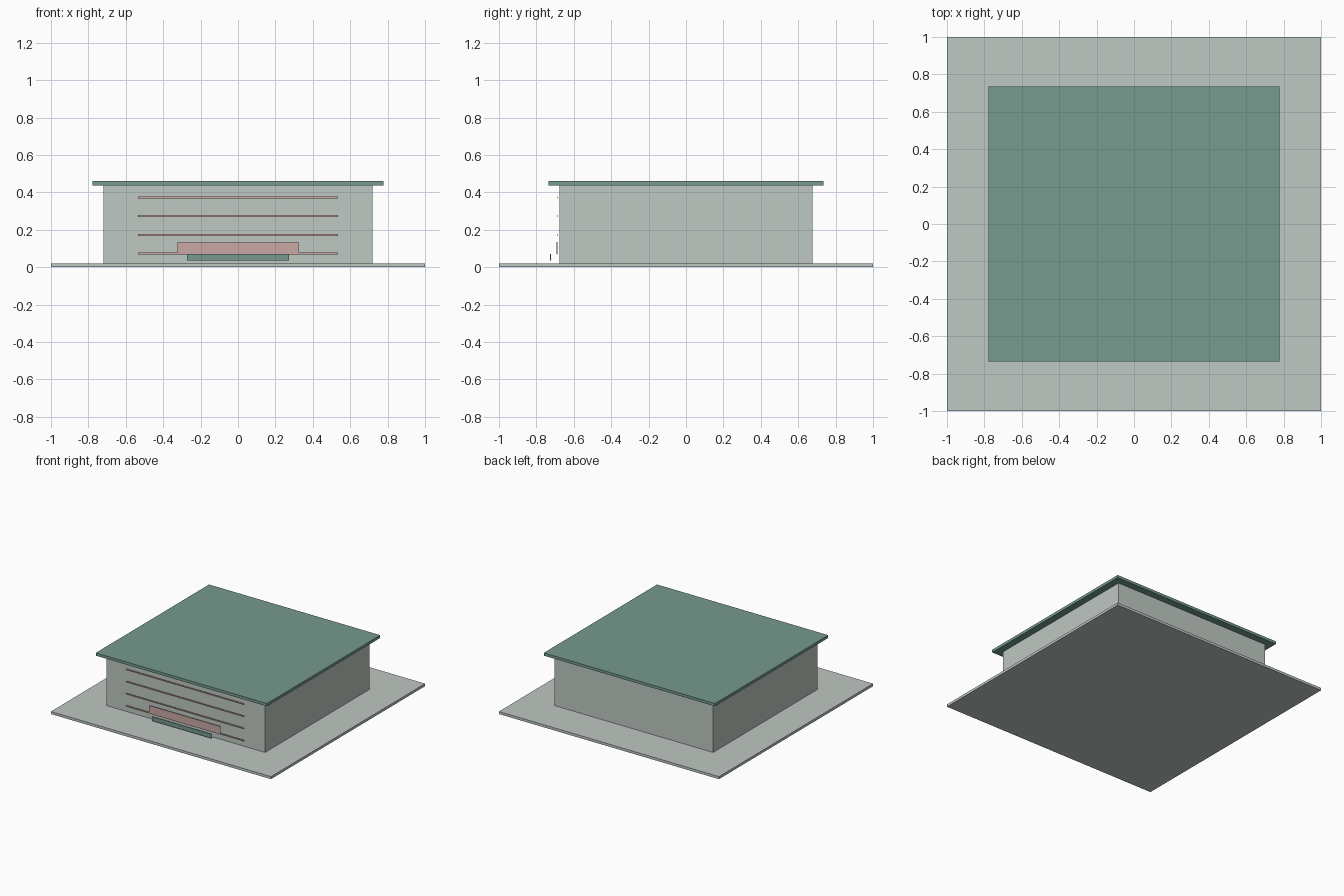
import bpy

cube = bpy.data.objects.get("Cube")
if cube:
    bpy.data.objects.remove(cube, do_unlink=True)


def material(name, rgb):
    """Flat material from 0-255 display values."""
    def linear(c):
        c /= 255
        return c / 12.92 if c <= 0.04045 else ((c + 0.055) / 1.055) ** 2.4
    colour = [linear(c) for c in rgb] + [1]
    mat = bpy.data.materials.new(name)
    mat.use_nodes = True
    mat.diffuse_color = colour
    bsdf = mat.node_tree.nodes["Principled BSDF"]
    bsdf.inputs["Base Color"].default_value = colour
    return mat


def box(name, xs, ys, zs, mat):
    """Box spanning the given (low, high) ranges."""
    spans = (xs, ys, zs)
    bpy.ops.mesh.primitive_cube_add(size=1, location=[(a + b) / 2 for a, b in spans])
    obj = bpy.context.object
    obj.name = name
    obj.scale = [b - a for a, b in spans]
    bpy.ops.object.transform_apply(location=False, rotation=False, scale=True)
    obj.data.materials.append(mat)
    return obj


def centred(half):
    return (-half, half)


stone = material("pale grey green", (191, 200, 194))
green = material("muted green", (118, 155, 141))
pink = material("dusty pink", (203, 169, 165))

# Ground slab, main block and overhanging flat roof
box("ground_slab", centred(1), centred(1), (0, 0.021), stone)
box("building_walls", centred(0.72), centred(0.677), (0.021, 0.438), stone)
box("roof_slab", centred(0.778), centred(0.735), (0.438, 0.461), green)

# Thin strips set just in front of the facade
for i in range(4):
    z = 0.073 + i * 0.1
    box(f"facade_strip_{i + 1}", centred(0.535), (-0.691, -0.687),
        (z - 0.005, z + 0.005), pink)

# Entrance panel and the low step plate before it
box("entrance_panel", centred(0.324), (-0.693, -0.688), (0.071, 0.134), pink)
box("entrance_step", centred(0.272), (-0.728, -0.723), (0.035, 0.071), green)
